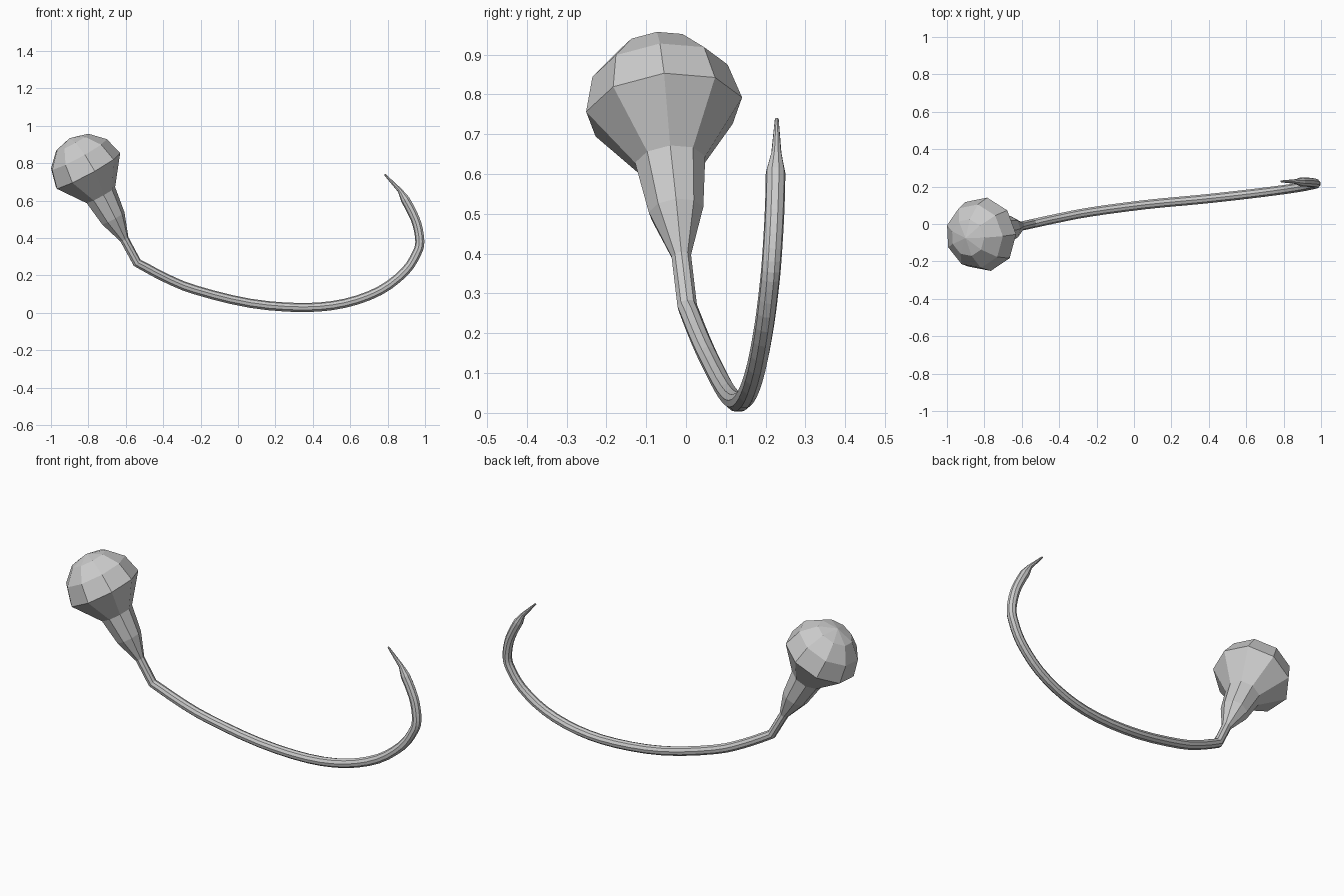
import bpy, bmesh, math
from mathutils import Vector

if "Cube" in bpy.data.objects:
    bpy.data.objects.remove(bpy.data.objects["Cube"])

SIDES = 9


def sweep(name, points, radii, tangents):
    """Skin 9-sided rings along a path; zero radius closes to a point."""
    bm = bmesh.new()
    rings = []
    for p, r, t in zip(points, radii, tangents):
        t = t.normalized()
        u = t.cross(Vector((0, 1, 0))).normalized()
        v = t.cross(u)
        if r == 0:
            rings.append([bm.verts.new(p)])
            continue
        rings.append([bm.verts.new(p + r * (u * math.cos(a) + v * math.sin(a)))
                      for a in (2 * math.pi * i / SIDES for i in range(SIDES))])
    for a, b in zip(rings, rings[1:]):
        for i in range(SIDES):
            j = (i + 1) % SIDES
            if len(a) == 1:
                bm.faces.new((a[0], b[j], b[i]))
            elif len(b) == 1:
                bm.faces.new((a[i], a[j], b[0]))
            else:
                bm.faces.new((a[i], a[j], b[j], b[i]))
    bmesh.ops.recalc_face_normals(bm, faces=bm.faces)
    mesh = bpy.data.meshes.new(name)
    bm.to_mesh(mesh)
    bm.free()
    obj = bpy.data.objects.new(name, mesh)
    bpy.context.collection.objects.link(obj)
    return obj


def catmull(ctrl, steps):
    """Smooth path through control points."""
    c = [2 * ctrl[0] - ctrl[1]] + ctrl + [2 * ctrl[-1] - ctrl[-2]]
    out = []
    for p0, p1, p2, p3 in zip(c, c[1:], c[2:], c[3:]):
        for k in range(steps):
            t = k / steps
            out.append(0.5 * (2 * p1 + (p2 - p0) * t
                              + (2 * p0 - 5 * p1 + 4 * p2 - p3) * t * t
                              + (3 * p1 - p0 - 3 * p2 + p3) * t ** 3))
    return out + [ctrl[-1]]


# Curved shaft centre line
shaft = catmull([Vector(p) for p in (
    (-0.54, 0.003, 0.267), (-0.39, 0.035, 0.187), (-0.23, 0.065, 0.122),
    (0.064, 0.104, 0.05), (0.35, 0.131, 0.027), (0.572, 0.155, 0.050),
    (0.76, 0.178, 0.118), (0.893, 0.197, 0.22), (0.955, 0.209, 0.315),
    (0.973, 0.215, 0.38), (0.957, 0.221, 0.476), (0.925, 0.224, 0.55),
    (0.895, 0.225, 0.605))], 3)
joint = shaft[0]

# Ball-ended handle: dome, rim and tapering neck
head = Vector((-0.806, -0.055, 0.758))
axis = (head - joint).normalized()
R = 0.2
pts, rad = [], []
for deg in (90, 60, 30, 0):
    a = math.radians(deg)
    pts.append(head + axis * R * math.sin(a))
    rad.append(0 if deg == 90 else R * math.cos(a))
for dist, r in ((0.414, 0.09), (0.272, 0.07), (0.144, 0.025), (0, 0.025)):
    pts.append(joint + axis * dist)
    rad.append(r)
mitre = (shaft[1] - shaft[0]).normalized() - axis
sweep("ball_handle", pts, rad, [-axis] * (len(pts) - 1) + [mitre])

# Hook shaft with a narrowed point
n = len(shaft)
shaft += [Vector((0.866, 0.227, 0.654)), Vector((0.786, 0.228, 0.738)),
          Vector((0.783, 0.228, 0.741))]
radii = [0.025] * n + [0.013, 0.005, 0]
tang = [mitre] + [b - a for a, b in zip(shaft, shaft[2:])] + [shaft[-1] - shaft[-2]]
sweep("hook_shaft", shaft, radii, tang)
